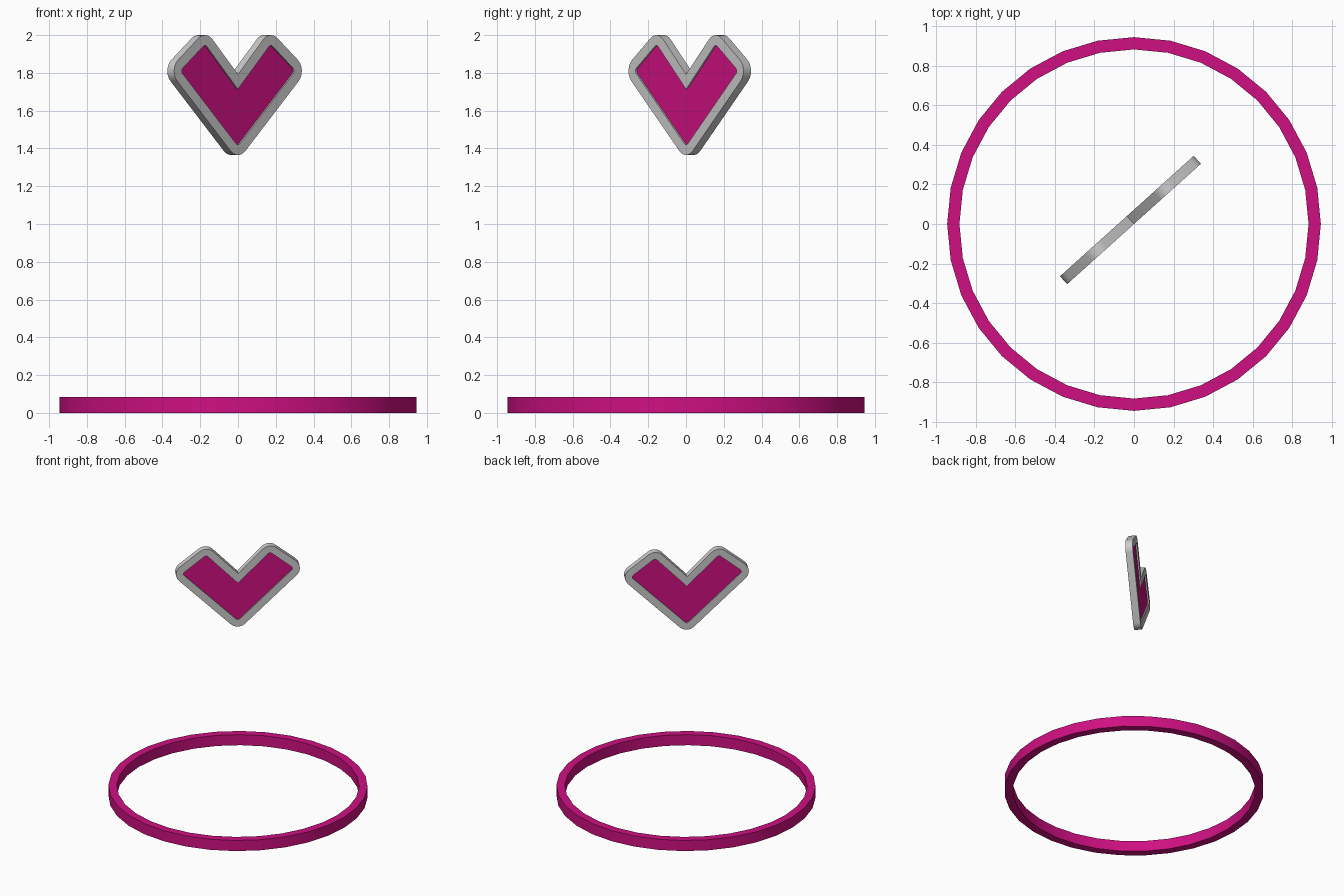
import bpy, bmesh, math
from mathutils import Vector, Matrix

if "Cube" in bpy.data.objects:
    bpy.data.objects.remove(bpy.data.objects["Cube"])

pink = bpy.data.materials.new("magenta")
pink.diffuse_color = (0.62, 0.005, 0.22, 1)
pink.use_nodes = True
pink.node_tree.nodes["Principled BSDF"].inputs["Base Color"].default_value = pink.diffuse_color


def loops_object(name, loops, closed, mat=None):
    """Bridge successive equal-length loops; closed joins last to first, otherwise ends are capped."""
    bm = bmesh.new()
    rows = [[bm.verts.new(p) for p in loop] for loop in loops]
    n = len(rows[0])
    for k in range(len(rows) if closed else len(rows) - 1):
        a, b = rows[k], rows[(k + 1) % len(rows)]
        for i in range(n):
            j = (i + 1) % n
            bm.faces.new((a[i], a[j], b[j], b[i]))
    if not closed:
        bm.faces.new(rows[0])
        bm.faces.new(rows[-1])
    bmesh.ops.recalc_face_normals(bm, faces=bm.faces)
    mesh = bpy.data.meshes.new(name)
    bm.to_mesh(mesh)
    bm.free()
    obj = bpy.data.objects.new(name, mesh)
    bpy.context.collection.objects.link(obj)
    if mat:
        mesh.materials.append(mat)
    bpy.ops.object.select_all(action='DESELECT')
    obj.select_set(True)
    bpy.context.view_layer.objects.active = obj
    bpy.ops.object.shade_smooth_by_angle(angle=math.radians(30))
    return obj


def circle(r, z, n=32):
    return [(r * math.cos(2 * math.pi * i / n), r * math.sin(2 * math.pi * i / n), z)
            for i in range(n)]


# Counter-clockwise core of the V-shaped heart (width, height)
half = [(0.38, 1.81), (0.235, 1.925)]
core = [(0, 1.44)] + half + [(0, 1.685)] + [(-u, z) for u, z in reversed(half)]


def heart(r, y, steps=6):
    """Core outline grown by r, with round convex corners and a sharp valley."""
    pts = []
    for i, p in enumerate(core):
        p = Vector(p)
        d0 = (p - Vector(core[i - 1])).normalized()
        d1 = (Vector(core[(i + 1) % len(core)]) - p).normalized()
        n0, n1 = Vector((d0.y, -d0.x)), Vector((d1.y, -d1.x))
        if d0.x * d1.y - d0.y * d1.x < 0:
            q = p + (n0 + n1) * r / (1 + n0.dot(n1))
            pts.append((q.x, y, q.y))
            continue
        a = math.atan2(n0.y, n0.x)
        turn = math.acos(max(-1, min(1, n0.dot(n1))))
        for s in range(steps + 1):
            t = a + turn * s / steps
            pts.append((p.x + r * math.cos(t), y, p.y + r * math.sin(t)))
    return pts


# Base ring
loops_object("base_ring", [circle(0.945, 0), circle(0.945, 0.085),
                           circle(0.883, 0.085), circle(0.883, 0)], True, pink)

# Floating heart: grey rim with a slightly recessed panel on both faces
front, back, recess = 0.0, 0.054, 0.01
rim = loops_object("heart_rim", [heart(0.075, front), heart(0.075, back),
                                 heart(0.02, back), heart(0.02, front)], True)
panel = loops_object("heart_panel", [heart(0.02, front + recess),
                                     heart(0.02, back - recess)], False, pink)
for part in (rim, panel):
    part.data.transform(Matrix.Rotation(math.radians(42), 4, 'Z'))
